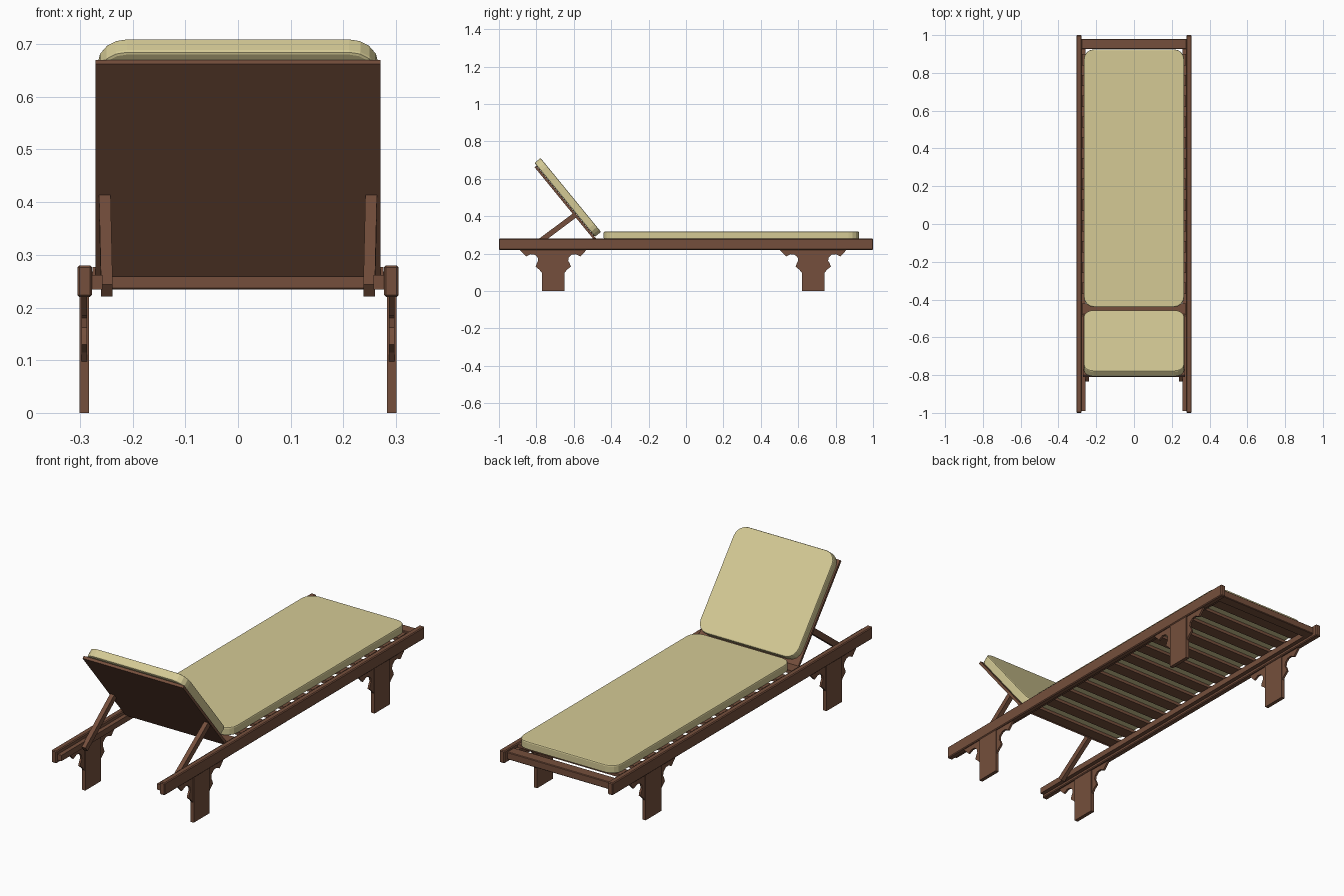
import bpy, bmesh, math
from mathutils import Matrix, Vector

if "Cube" in bpy.data.objects:
    bpy.data.objects.remove(bpy.data.objects["Cube"])


def material(name, rgb):
    m = bpy.data.materials.new(name)
    m.diffuse_color = (*rgb, 1)
    m.use_nodes = True
    m.node_tree.nodes["Principled BSDF"].inputs["Base Color"].default_value = m.diffuse_color
    return m


WOOD = material("brown wood", (0.178, 0.078, 0.045))
FABRIC = material("cream fabric", (0.66, 0.59, 0.30))


def finish(name, bm, mat, matrix=None, bevel=0, segments=1):
    bmesh.ops.recalc_face_normals(bm, faces=bm.faces)
    mesh = bpy.data.meshes.new(name)
    bm.to_mesh(mesh)
    bm.free()
    mesh.materials.append(mat)
    ob = bpy.data.objects.new(name, mesh)
    bpy.context.collection.objects.link(ob)
    if matrix:
        ob.matrix_world = matrix
    if bevel:
        mod = ob.modifiers.new("Bevel", 'BEVEL')
        mod.width, mod.segments = bevel, segments
        mod.limit_method, mod.angle_limit = 'ANGLE', math.radians(50)
    return ob


def box(name, x, y, z, mat=WOOD, matrix=None, bevel=0):
    """Box from (min, max) ranges."""
    bm = bmesh.new()
    bmesh.ops.create_cube(bm, size=1)
    for v in bm.verts:
        v.co = [(a + b) / 2 + c * (b - a) for c, (a, b) in zip(v.co, (x, y, z))]
    return finish(name, bm, mat, matrix, bevel)


def prism(name, points, depth, mat, matrix=None, bevel=0, segments=1):
    """Extrude a 2D outline upwards along local z."""
    bm = bmesh.new()
    face = bm.faces.new([bm.verts.new((*p, 0)) for p in points])
    ext = bmesh.ops.extrude_face_region(bm, geom=[face])
    for v in ext["geom"]:
        if isinstance(v, bmesh.types.BMVert):
            v.co.z += depth
    return finish(name, bm, mat, matrix, bevel, segments)


def cushion(name, half_w, y0, y1, depth, matrix):
    """Pad with rounded plan corners and softened rims."""
    r, pts = 0.055, []
    corners = [(half_w - r, y1 - r), (-half_w + r, y1 - r),
               (-half_w + r, y0 + r), (half_w - r, y0 + r)]
    for i, (cx, cy) in enumerate(corners):
        for k in range(5):
            a = math.pi / 2 * (i + k / 4)
            pts.append((cx + r * math.cos(a), cy + r * math.sin(a)))
    return prism(name, pts, depth, FABRIC, matrix, 0.006, 2)


# Local frame with profile in the y-z plane, extruded along x
YZ = Matrix(((0, 0, 1, 0), (1, 0, 0, 0), (0, 1, 0, 0), (0, 0, 0, 1)))

# Carved bracket outline, one half, measured from the leg centre
half = [(0.18, 0.222), (0.145, 0.185), (0.12, 0.197), (0.10, 0.195),
        (0.083, 0.18), (0.08, 0.162), (0.088, 0.148), (0.094, 0.13),
        (0.075, 0.115), (0.058, 0.095)]
bracket = half + [(-y, z) for y, z in reversed(half)]

for s, side in ((-1, "left"), (1, "right")):
    def span(a, b):
        return tuple(sorted((s * a, s * b)))

    # Side rail and its inner ledge
    box(side + "_rail", span(0.277, 0.305), (-1, 1), (0.22, 0.28), bevel=0.004)
    box(side + "_ledge", span(0.257, 0.278), (-0.99, 0.97), (0.234, 0.262))

    # Legs with carved brackets
    for cy, end in ((-0.71, "front"), (0.68, "back")):
        box(f"{end}_{side}_leg", span(0.283, 0.301), (cy - 0.06, cy + 0.06), (0, 0.222))
        prism(f"{end}_{side}_bracket", bracket, 0.01, WOOD,
              Matrix.Translation((s * 0.292 - 0.005, cy, 0)) @ YZ)

    # Sloping prop behind the backrest
    a, b = Vector((s * 0.249, -0.825, 0.2325)), Vector((s * 0.253, -0.588, 0.41))
    rot = (b - a).to_track_quat('Y', 'Z').to_matrix().to_4x4()
    box(side + "_prop", (-0.011, 0.011), (0, (b - a).length), (-0.014, 0.014),
        matrix=Matrix.Translation(a) @ rot)

# End bar and deck slats
box("end_bar", (-0.278, 0.278), (0.927, 0.98), (0.234, 0.27), bevel=0.003)
for i in range(13):
    y = -0.45 + i * 0.11
    box(f"slat_{i + 1}", (-0.276, 0.276), (y - 0.03, y + 0.03), (0.262, 0.277))

# Seat cushion
cushion("seat_cushion", 0.266, -0.44, 0.925, 0.04, Matrix.Translation((0, 0, 0.278)))

# Reclined backrest: local y runs up the slope, local z is the padded side
tilt = Matrix.Translation((0, -0.487, 0.29)) @ Matrix.Rotation(math.radians(180 - 50.7), 4, 'X')
flip = tilt @ Matrix.Rotation(math.pi, 4, 'Y')
cushion("back_cushion", 0.266, 0, 0.51, 0.042, flip)
box("back_board", (-0.27, 0.27), (-0.03, 0.492), (-0.014, -0.001), matrix=flip)
